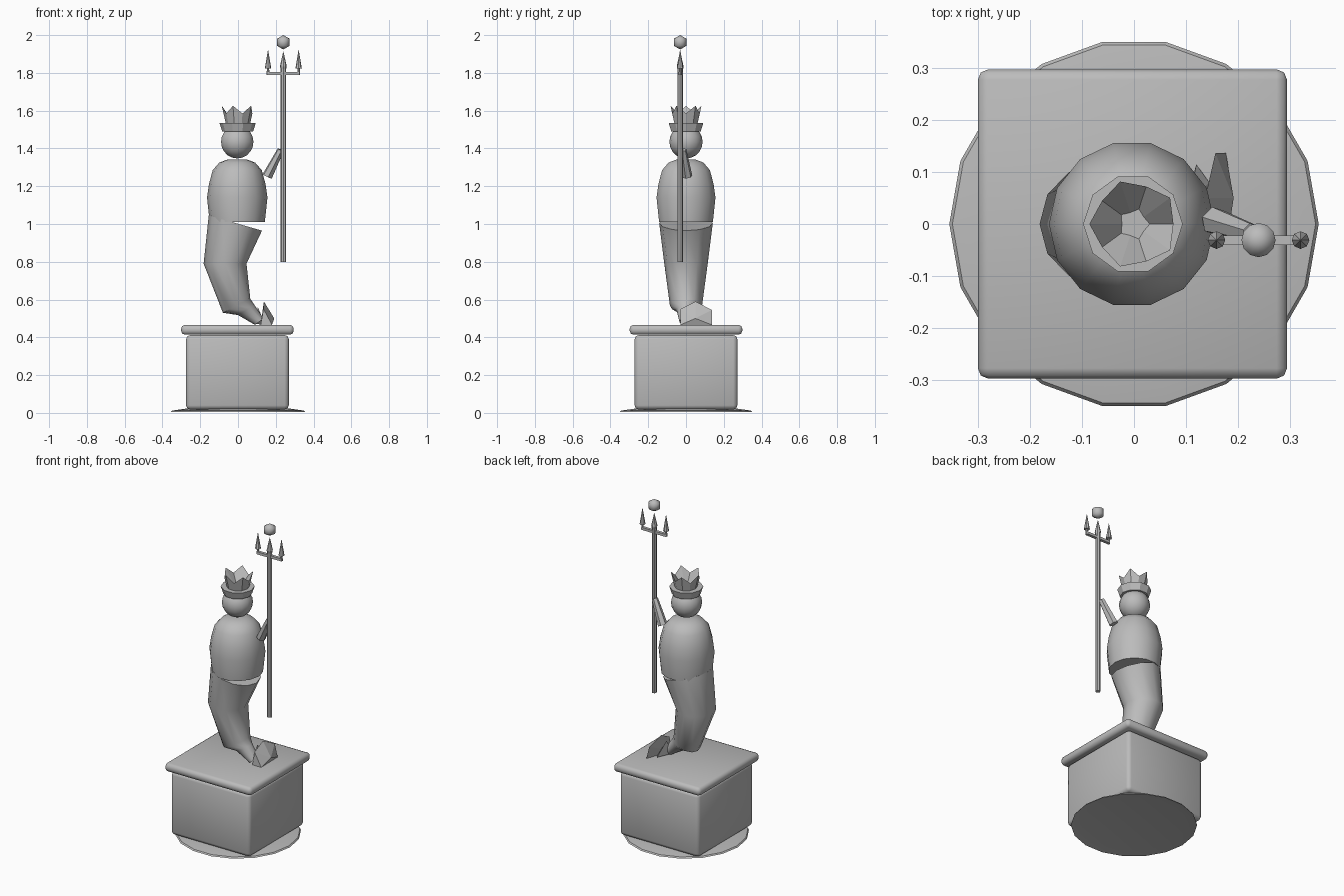
import bpy, bmesh, math
from mathutils import Vector, Matrix

old = bpy.data.objects.get("Cube")
if old:
    bpy.data.objects.remove(old, do_unlink=True)

stone = bpy.data.materials.new("grey stone")
stone.use_nodes = True
GREY = (0.5, 0.5, 0.5, 1)
stone.diffuse_color = GREY
stone.node_tree.nodes["Principled BSDF"].inputs["Base Color"].default_value = GREY


def finish(name, bm, smooth=None, recalc=True):
    if recalc:
        bmesh.ops.recalc_face_normals(bm, faces=bm.faces[:])
    me = bpy.data.meshes.new(name)
    bm.to_mesh(me)
    bm.free()
    ob = bpy.data.objects.new(name, me)
    bpy.context.collection.objects.link(ob)
    me.materials.append(stone)
    if smooth:
        bpy.ops.object.select_all(action="DESELECT")
        ob.select_set(True)
        bpy.context.view_layer.objects.active = ob
        bpy.ops.object.shade_smooth_by_angle(angle=math.radians(smooth))
    return ob


def loft(name, rings, smooth=None):
    """Skin closed rings of points and cap both ends."""
    bm = bmesh.new()
    loops = [[bm.verts.new(p) for p in ring] for ring in rings]
    n = len(loops[0])
    for a, b in zip(loops, loops[1:]):
        for i in range(n):
            j = (i + 1) % n
            bm.faces.new((a[i], a[j], b[j], b[i]))
    bm.faces.new(loops[0])
    bm.faces.new(loops[-1])
    return finish(name, bm, smooth)


def turned(name, profile, sides, x=0, y=0, smooth=None):
    """Lathe a (radius, height) profile about a vertical axis."""
    steps = [2 * math.pi * i / sides for i in range(sides)]
    return loft(name, [[(x + r * math.cos(a), y + r * math.sin(a), z) for a in steps]
                       for r, z in profile], smooth)


def block(name, half, z0, z1, bevel):
    bm = bmesh.new()
    bmesh.ops.create_cube(bm, size=1, matrix=Matrix.Translation((-0.003, 0, (z0 + z1) / 2))
                          @ Matrix.Diagonal((2 * half, 2 * half, z1 - z0, 1)))
    bmesh.ops.bevel(bm, geom=bm.edges[:], offset=bevel, segments=2, profile=0.5,
                    affect="EDGES")
    return finish(name, bm, 60)


def ball(name, centre, radius, segments, rings, smooth):
    bm = bmesh.new()
    bmesh.ops.create_uvsphere(bm, u_segments=segments, v_segments=rings, radius=radius,
                              matrix=Matrix.Translation(centre))
    return finish(name, bm, smooth)


def hull(name, points):
    bm = bmesh.new()
    for p in points:
        bm.verts.new(p)
    bmesh.ops.convex_hull(bm, input=bm.verts[:])
    return finish(name, bm)


def beam(name, start, end, r0, r1, sides):
    a, b = Vector(start), Vector(end)
    bm = bmesh.new()
    turn = (b - a).to_track_quat("Z", "Y").to_matrix().to_4x4()
    bmesh.ops.create_cone(bm, cap_ends=True, segments=sides, radius1=r0, radius2=r1,
                          depth=(b - a).length,
                          matrix=Matrix.Translation((a + b) / 2) @ turn)
    return finish(name, bm)


# Ground disc, pedestal and its slab
turned("ground_disc", [(0.3, 0.012), (0.356, 0.004), (0.35, 0.012), (0.28, 0.022)], 18,
       smooth=30)
block("pedestal", 0.272, 0.018, 0.412, 0.022)
block("pedestal_slab", 0.298, 0.414, 0.466, 0.02)

# Curved tail: each ring spans a left and a right point (x, z) with a half depth in y
spans = [((-0.155, 1.045), (0.127, 0.965), 0.142),
         ((-0.182, 0.79), (0.045, 0.79), 0.115),
         ((-0.08, 0.53), (0.065, 0.605), 0.085),
         ((0.0, 0.518), (0.088, 0.57), 0.05),
         ((0.09, 0.466), (0.135, 0.5), 0.035)]
tail_rings = []
for (xl, zl), (xr, zr), depth in spans:
    ring = []
    for i in range(12):
        a = 2 * math.pi * i / 12
        t = (1 + math.cos(a)) / 2
        ring.append((xl + (xr - xl) * t, depth * math.sin(a), zl + (zr - zl) * t))
    tail_rings.append(ring)
loft("tail", tail_rings, 40)

# Tail flukes
hull("large_fluke", [(0.12, -0.03, 0.466), (0.18, -0.03, 0.466), (0.135, -0.03, 0.55),
                     (0.192, 0.05, 0.5), (0.137, 0.05, 0.59),
                     (0.177, 0.137, 0.466), (0.157, 0.137, 0.545)])
hull("small_fluke", [(0.09, 0.0, 0.47), (0.13, 0.0, 0.5), (0.105, 0.04, 0.56),
                     (0.12, 0.115, 0.48), (0.145, 0.08, 0.468)])

# Body and head
turned("torso", [(0.146, 1.01), (0.16, 1.14), (0.15, 1.21), (0.13, 1.285), (0.095, 1.325),
                 (0.05, 1.342)], 14, x=-0.004, smooth=40)
ball("head", (-0.004, 0, 1.435), 0.088, 14, 10, 40)

# Crown: flared band and a cup with five points around a sunken centre
turned("crown_band", [(0.082, 1.49), (0.096, 1.534), (0.075, 1.534)], 10, x=-0.002)
bm = bmesh.new()
low, rim = [], []
for i in range(10):
    a = math.pi * i / 5
    tip = i % 2
    r = 0.086 if tip else 0.076
    low.append(bm.verts.new((0.064 * math.cos(a), 0.064 * math.sin(a), 1.53)))
    rim.append(bm.verts.new((r * math.cos(a), r * math.sin(a), 1.626 if tip else 1.585)))
hollow = bm.verts.new((0, 0, 1.5))
for i in range(10):
    j = (i + 1) % 10
    bm.faces.new((low[i], low[j], rim[j], rim[i]))
    bm.faces.new((rim[i], rim[j], hollow))
finish("crown_cup", bm, recalc=False)

# Raised left arm
beam("left_arm", (0.155, 0.006, 1.253), (0.226, -0.016, 1.392), 0.028, 0.018, 6)

# Trident
TX, TY = 0.24, -0.031
turned("trident_shaft", [(0.0145, 0.798), (0.0145, 1.82)], 8, TX, TY)
turned("middle_prong", [(0.01, 1.8), (0.018, 1.835), (0.001, 1.912)], 8, TX, TY)
hull("trident_crossbar", [(TX + sx * 0.083, TY + sy * 0.009, z)
                          for sx in (-1, 1) for sy in (-1, 1) for z in (1.79, 1.806)])
for side, label in ((-1, "right"), (1, "left")):
    turned(label + "_prong", [(0.008, 1.79), (0.006, 1.822), (0.017, 1.824), (0.001, 1.92)],
           8, TX + side * 0.081, TY)
ball("trident_ball", (TX, TY, 1.962), 0.038, 12, 3, 80)
